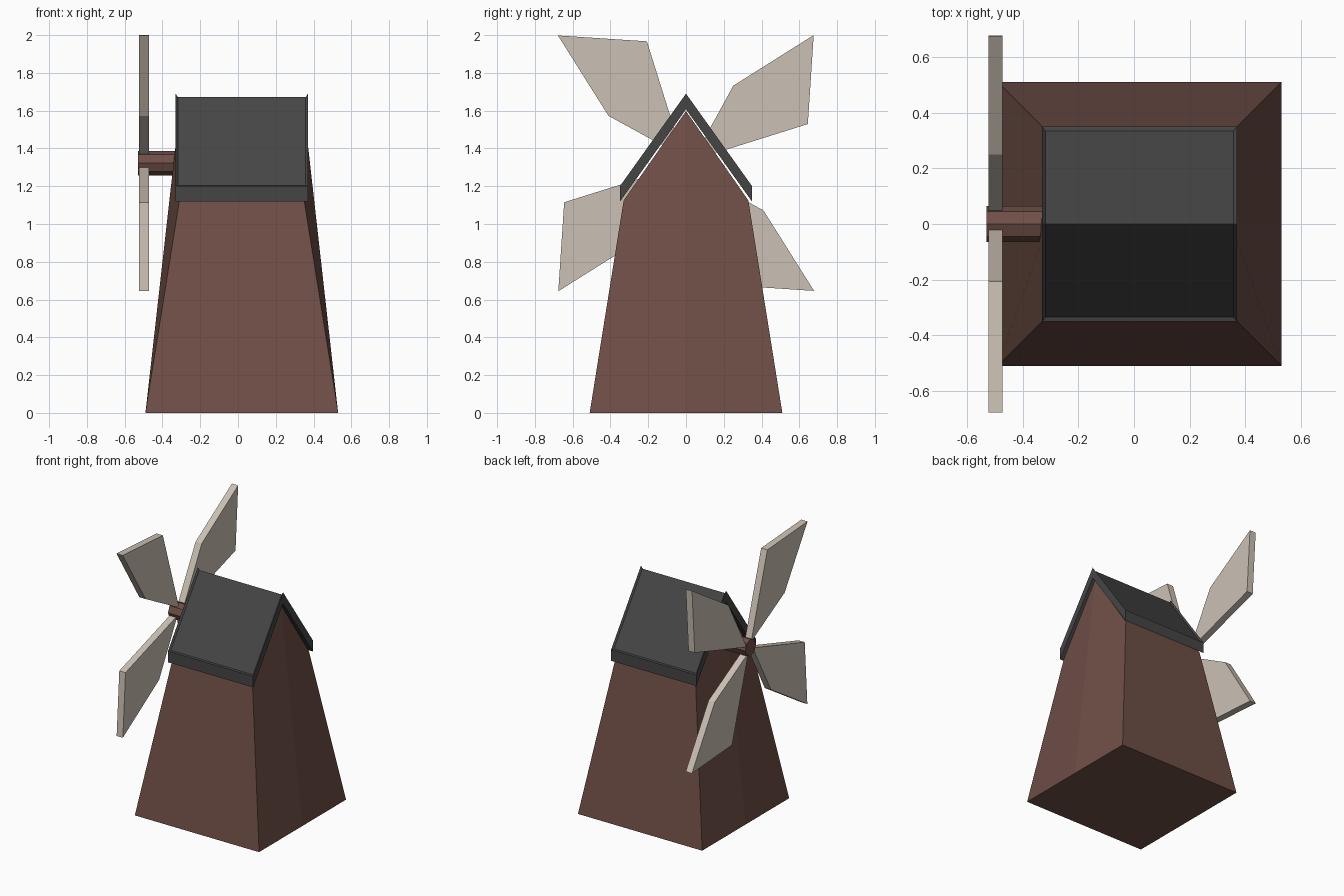
import bpy, bmesh
from math import pi, sin, cos
from mathutils import Matrix, Vector

if "Cube" in bpy.data.objects:
    bpy.data.objects.remove(bpy.data.objects["Cube"])

CX = 0.02      # centre of the tower in x
HUB_Z = 1.322  # height of the sail axle


def material(name, rgb):
    m = bpy.data.materials.new(name)
    m.diffuse_color = (*rgb, 1)
    m.use_nodes = True
    m.node_tree.nodes["Principled BSDF"].inputs["Base Color"].default_value = m.diffuse_color
    return m


def make_object(name, bm, mat):
    bmesh.ops.recalc_face_normals(bm, faces=bm.faces)
    me = bpy.data.meshes.new(name)
    bm.to_mesh(me)
    bm.free()
    me.materials.append(mat)
    ob = bpy.data.objects.new(name, me)
    bpy.context.collection.objects.link(ob)
    return ob


def extrude_x(profile, x0, x1):
    """Prism along x from a closed (y, z) profile."""
    bm = bmesh.new()
    ends = [[bm.verts.new((x, y, z)) for y, z in profile] for x in (x0, x1)]
    n = len(profile)
    for i in range(n):
        j = (i + 1) % n
        bm.faces.new((ends[0][i], ends[0][j], ends[1][j], ends[1][i]))
    for end in ends:
        bm.faces.new(end)
    return bm


brown = material("brown", (0.16, 0.078, 0.062))
dark = material("dark_grey", (0.06, 0.06, 0.06))
cream = material("cream", (0.60, 0.53, 0.46))

# Tapered tower with gabled ends; each end wall is split down its middle
bm = bmesh.new()
ring = [(-0.51, 0, 0.51), (0, 0, 0.51), (0.51, 0, 0.51),
        (0.33, 1.125, 0.33), (0, 1.598, 0.33), (-0.33, 1.125, 0.33)]
walls = [[bm.verts.new((CX + s * hx, y, z)) for y, z, hx in ring] for s in (-1, 1)]
for w in walls:
    bm.faces.new((w[0], w[1], w[4], w[5]))
    bm.faces.new((w[1], w[2], w[3], w[4]))
a, b = walls
for i in range(6):
    j = (i + 1) % 6
    bm.faces.new((a[i], a[j], b[j], b[i]))
make_object("tower", bm, brown)

# Roof shell with a slightly sunken panel over both slopes
roof = [(0, 1.69), (0.35, 1.2), (0.35, 1.118), (0, 1.607),
        (-0.35, 1.118), (-0.35, 1.2)]
bm = extrude_x(roof, CX - 0.35, CX + 0.35)
bmesh.ops.recalc_face_normals(bm, faces=bm.faces)
slopes = [f for f in bm.faces if f.normal.z > 0.3]
bmesh.ops.inset_region(bm, faces=slopes, thickness=0.012, depth=-0.011,
                       use_boundary=True, use_even_offset=True)
make_object("roof", bm, dark)

# Eight-sided axle
axle = [(0.064 * cos(k * pi / 4), HUB_Z + 0.064 * sin(k * pi / 4)) for k in range(8)]
make_object("axle", extrude_x(axle, -0.53, -0.25), brown)

# Four sails, quarter turns about the axle
sail = [(0.035, 0.016), (0.645, 0.207), (0.676, 0.678), (0.25, 0.41)]
for k in range(4):
    bm = extrude_x(sail, -0.523, -0.472)
    bm.transform(Matrix.Translation(Vector((0, 0, HUB_Z))) @ Matrix.Rotation(k * pi / 2, 4, 'X'))
    make_object(f"sail_{k + 1}", bm, cream)
